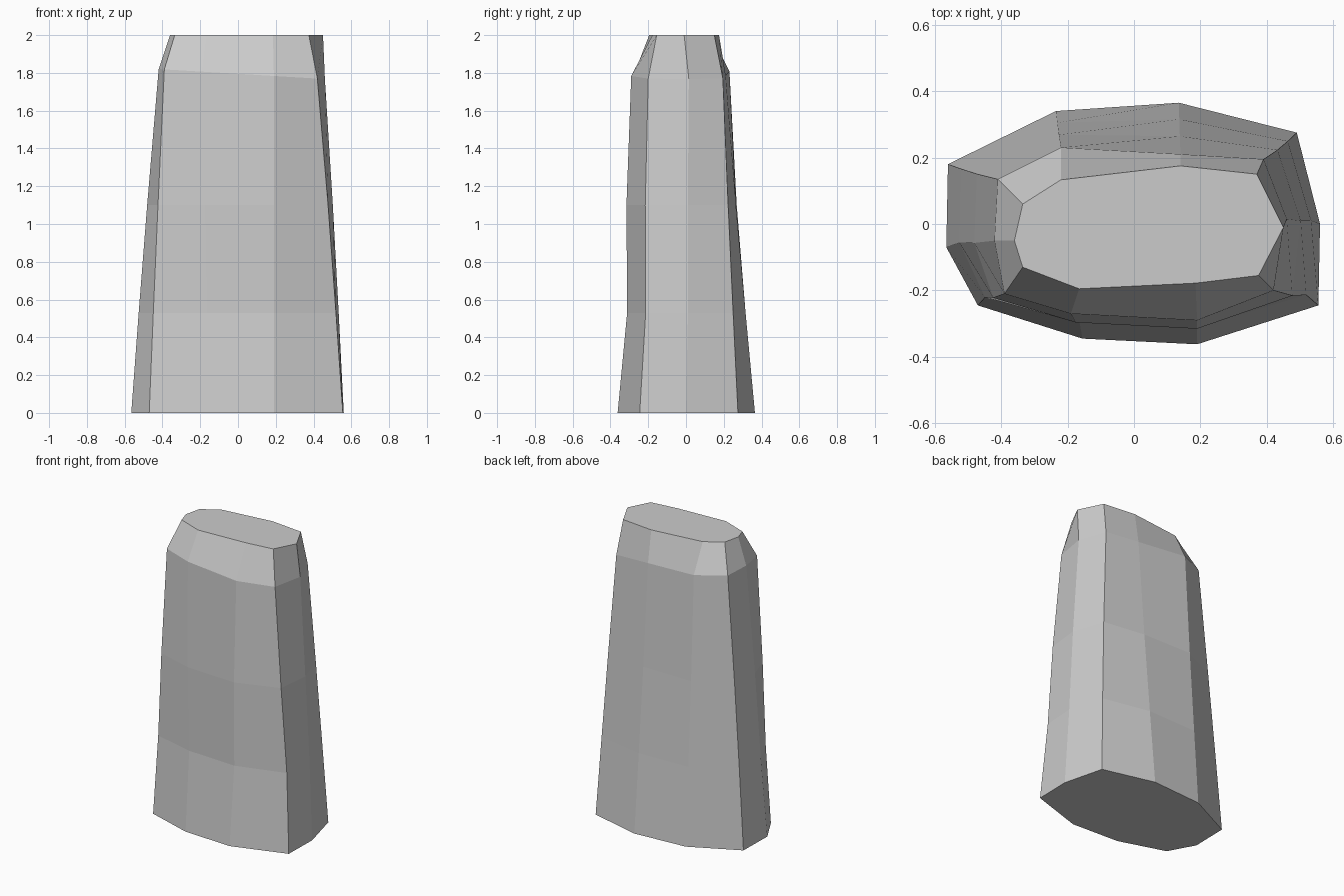
import bpy
import bmesh

default_cube = bpy.data.objects.get("Cube")
if default_cube:
    bpy.data.objects.remove(default_cube, do_unlink=True)


def make_material(name, grey):
    material = bpy.data.materials.new(name)
    material.use_nodes = True
    colour = (grey, grey, grey, 1)
    material.diffuse_color = colour
    material.node_tree.nodes["Principled BSDF"].inputs["Base Color"].default_value = colour
    return material


# Ten-sided outlines, counter-clockwise from the left side
base = [(.56, 0), (.49, .275), (.135, .365), (-.235, .34), (-.56, .18),
        (-.565, -.07), (-.47, -.245), (-.155, -.345), (.19, -.362), (.555, -.245)]
shoulder = [(.46, .015), (.39, .195), (.14, .21), (-.22, .23), (-.41, .135),
            (-.42, -.05), (-.39, -.21), (-.19, -.27), (.19, -.29), (.42, -.2)]
crown = [(.45, -.01), (.37, .15), (.14, .175), (-.22, .133), (-.335, .06),
         (-.36, -.05), (-.335, -.13), (-.165, -.195), (.185, -.178), (.375, -.155)]


def taper(side, back, front):
    """Blend base into shoulder, with separate amounts for each direction."""
    outline = []
    for (bx, by), (sx, sy) in zip(base, shoulder):
        depth = back if by > 0 else front
        outline.append((bx + (sx - bx) * side, by + (sy - by) * depth))
    return outline


def add_ring(bm, outline, height, tilt=0):
    return [bm.verts.new((x, y, height + tilt * x)) for x, y in outline]


def bridge(bm, lower, upper):
    count = len(lower)
    for i in range(count):
        j = (i + 1) % count
        bm.faces.new((lower[i], lower[j], upper[j], upper[i]))


# Rough stone pillar: stacked rings, chamfered crown, flat caps
bm = bmesh.new()
rings = [
    add_ring(bm, base, 0),
    add_ring(bm, taper(side=.27, back=.32, front=.7), .53),
    add_ring(bm, taper(side=.58, back=.65, front=.65), 1.1),
    add_ring(bm, shoulder, 1.795, tilt=-.06),
    add_ring(bm, crown, 2),
]
for lower, upper in zip(rings, rings[1:]):
    bridge(bm, lower, upper)
bm.faces.new(rings[-1])
bm.faces.new(reversed(rings[0]))
bmesh.ops.recalc_face_normals(bm, faces=bm.faces)

mesh = bpy.data.meshes.new("stone_pillar")
bm.to_mesh(mesh)
bm.free()
mesh.materials.append(make_material("light grey stone", .6))
pillar = bpy.data.objects.new("stone_pillar", mesh)
bpy.context.scene.collection.objects.link(pillar)
